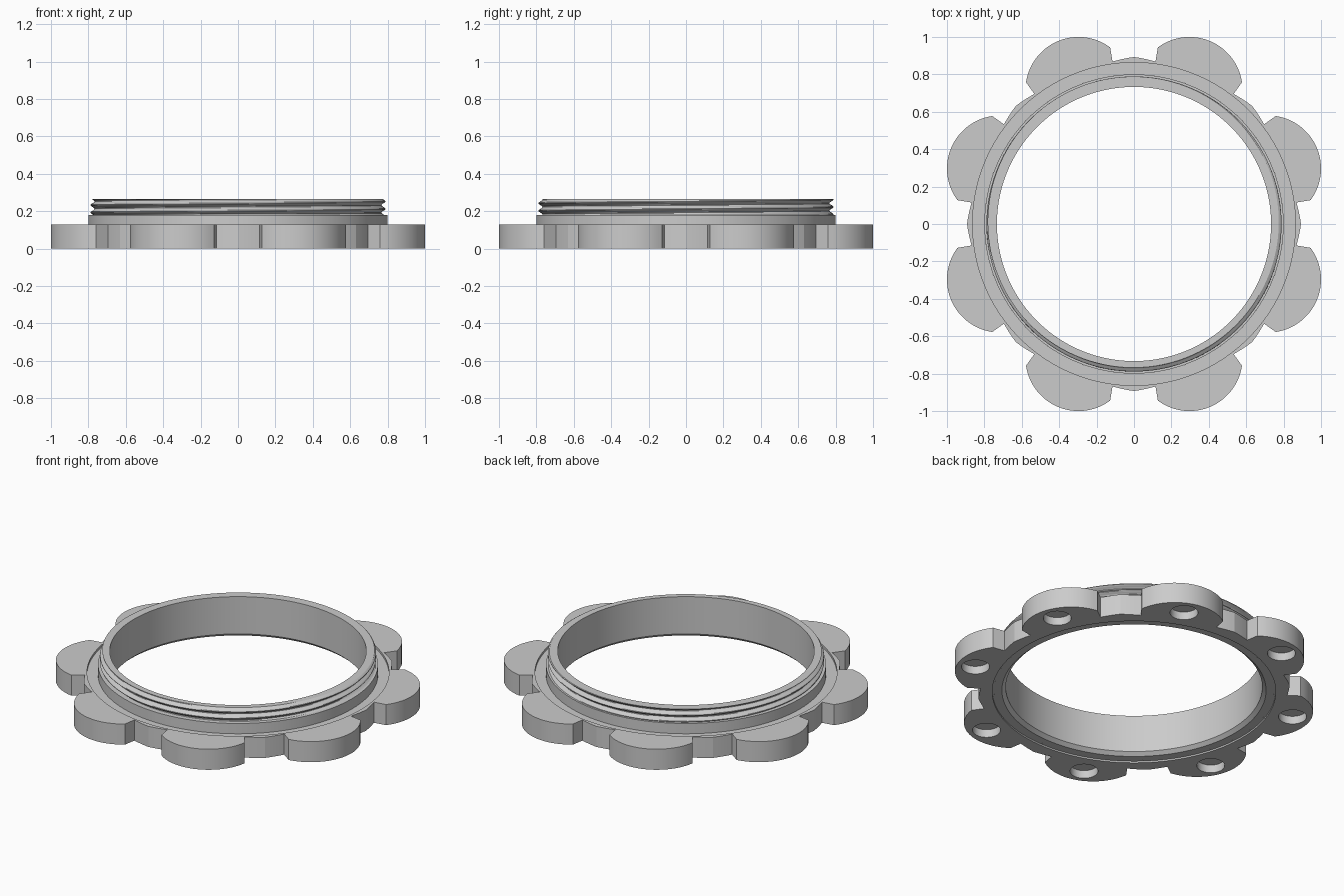
import bpy, bmesh, math
from mathutils import Matrix

if "Cube" in bpy.data.objects:
    bpy.data.objects.remove(bpy.data.objects["Cube"], do_unlink=True)

GREY = (0.6, 0.6, 0.6, 1.0)
metal = bpy.data.materials.new("plain_grey")
metal.use_nodes = True
metal.diffuse_color = GREY
metal.node_tree.nodes["Principled BSDF"].inputs["Base Color"].default_value = GREY

LOBES = 8
STEP = 360 / LOBES
LOBE_HALF = 14.8          # half angle covered by a lobe
LOBE_CENTRE, LOBE_RADIUS = 0.775, 0.284
BORE = 0.733
THREAD_LOW, TOP, PITCH = 0.18, 0.265, 0.04


def make_object(name, bm):
    mesh = bpy.data.meshes.new(name)
    bmesh.ops.recalc_face_normals(bm, faces=bm.faces)
    bm.to_mesh(mesh)
    bm.free()
    mesh.materials.append(metal)
    obj = bpy.data.objects.new(name, mesh)
    bpy.context.collection.objects.link(obj)
    return obj


def loft_ring(name, angles, section):
    """Sweep a closed (radius, height) section round z; it may vary with angle."""
    bm = bmesh.new()
    loops = [[bm.verts.new((r * math.cos(a), r * math.sin(a), z))
              for r, z in section(a)] for a in angles]
    for i, loop in enumerate(loops):
        after = loops[(i + 1) % len(loops)]
        for j in range(len(loop)):
            k = (j + 1) % len(loop)
            bm.faces.new((loop[j], loop[k], after[k], after[j]))
    return make_object(name, bm)


def activate(obj):
    bpy.ops.object.select_all(action='DESELECT')
    obj.select_set(True)
    bpy.context.view_layer.objects.active = obj


def shade(obj, degrees):
    activate(obj)
    bpy.ops.object.shade_smooth_by_angle(angle=math.radians(degrees))


# Lobed flange: round lobes with shallow pointed valleys between them
def rim_radius(angle):
    off = (math.degrees(angle) % STEP) - STEP / 2
    if abs(off) <= LOBE_HALF + 0.05:
        s = math.radians(off)
        return (LOBE_CENTRE * math.cos(s)
                + math.sqrt(LOBE_RADIUS ** 2 - (LOBE_CENTRE * math.sin(s)) ** 2))
    t = (STEP / 2 - abs(off)) / (STEP / 2 - LOBE_HALF)
    return 0.893 - 0.017 * t


def flange_section(angle):
    rim = rim_radius(angle)
    return [(0.80, 0.115), (0.863, 0.115), (0.863, 0.13), (rim, 0.13),
            (rim, 0), (0.81, 0), (0.81, 0.01), (0.80, 0.01)]


lobe_steps, valley_steps = 24, 8
valley_half = STEP / 2 - LOBE_HALF - 0.15
offsets = [LOBE_HALF * (2 * i / lobe_steps - 1) for i in range(lobe_steps + 1)]
offsets += [STEP / 2 + valley_half * (2 * i / valley_steps - 1)
            for i in range(valley_steps + 1)]
angles = [math.radians(STEP * (n + 0.5) + o) for n in range(LOBES) for o in offsets]
flange = loft_ring("lobed_flange", angles, flange_section)

# Blind holes under the lobes
bm = bmesh.new()
for n in range(LOBES):
    turn = Matrix.Rotation(math.radians(STEP * (n + 0.5)), 4, 'Z')
    bmesh.ops.create_cone(bm, cap_ends=True, segments=48, radius1=0.08, radius2=0.08,
                          depth=0.1, matrix=turn @ Matrix.Translation((0.95, 0, 0)))
cutter = make_object("hole_cutter", bm)
cutter.hide_render = True
cut = flange.modifiers.new("holes", 'BOOLEAN')
cut.operation, cut.solver, cut.object = 'DIFFERENCE', 'EXACT', cutter
activate(flange)
bpy.ops.object.modifier_apply(modifier=cut.name)
bpy.data.objects.remove(cutter, do_unlink=True)
shade(flange, 12)


# Collar with a helical thread round its upper part
def collar_section(angle):
    rows = 20
    pts = [(BORE, 0.03), (0.755, 0.01), (0.80, 0.01), (0.80, THREAD_LOW)]
    for i in range(rows + 1):
        z = THREAD_LOW + (TOP - THREAD_LOW) * i / rows
        wave = math.cos(2 * math.pi * (z - 0.2125) / PITCH - angle)
        pts.append((0.778 + 0.011 * wave, z))
    return pts + [(BORE, TOP)]


turns = 160
collar = loft_ring("threaded_collar",
                   [2 * math.pi * i / turns for i in range(turns)], collar_section)
shade(collar, 30)
